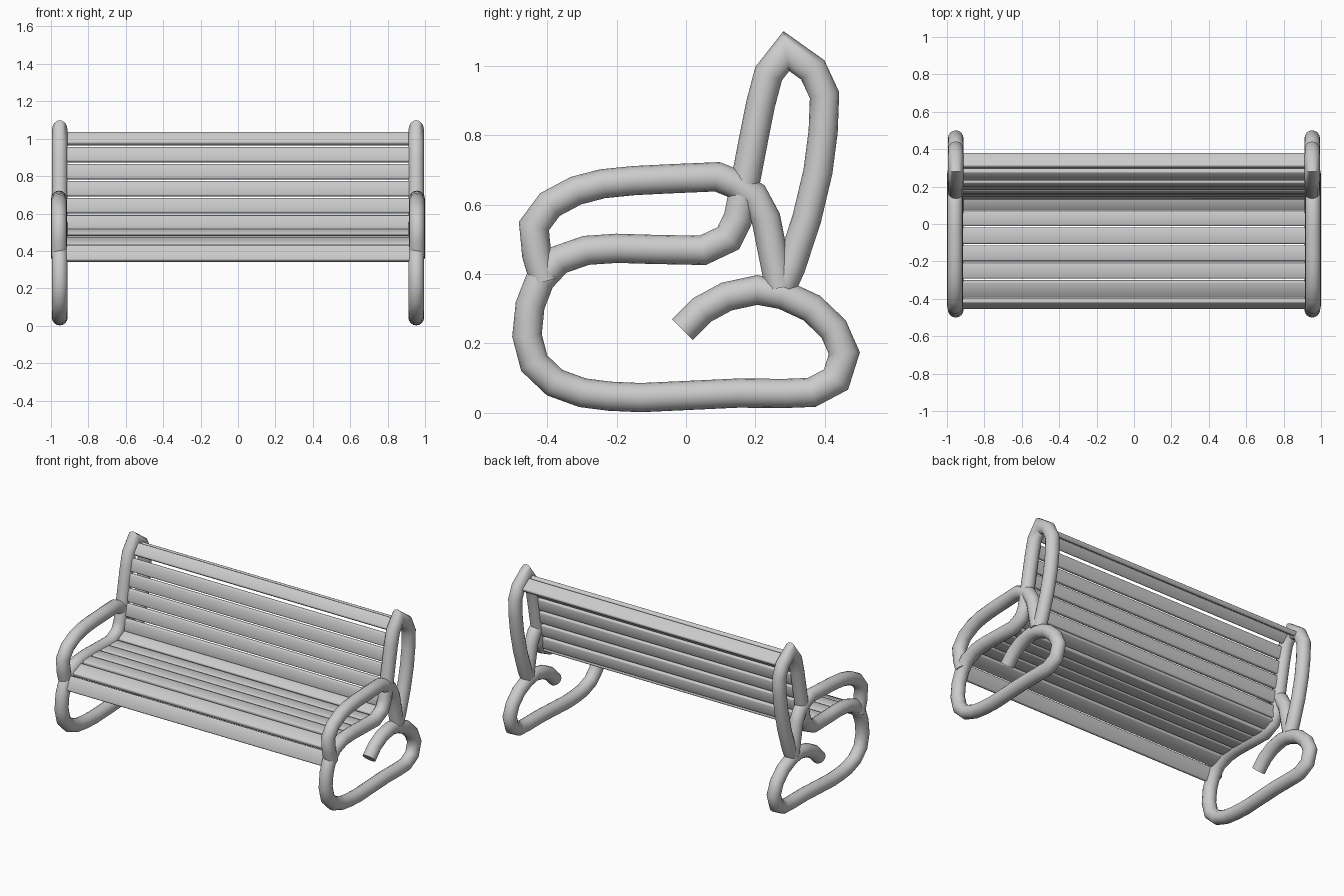
import bpy, bmesh, math
from mathutils import Vector

if "Cube" in bpy.data.objects:
    bpy.data.objects.remove(bpy.data.objects["Cube"])

R, SIDES = 0.042, 16


def finish(name, bm, angle):
    bmesh.ops.recalc_face_normals(bm, faces=bm.faces)
    me = bpy.data.meshes.new(name)
    bm.to_mesh(me)
    bm.free()
    me.shade_smooth()
    me.set_sharp_from_angle(angle=math.radians(angle))
    ob = bpy.data.objects.new(name, me)
    bpy.context.collection.objects.link(ob)
    return ob


def tube(name, path, x):
    """Sweep a round pipe with mitred corners along a (y, z) path."""
    pts = [Vector(p) for p in path]
    bm = bmesh.new()
    rings = []
    for i, p in enumerate(pts):
        d0 = (p - pts[i - 1]).normalized() if i else (pts[1] - p).normalized()
        d1 = (pts[i + 1] - p).normalized() if i < len(pts) - 1 else d0
        n0, n1 = Vector((-d0.y, d0.x)), Vector((-d1.y, d1.x))
        m = (n0 + n1).normalized()
        m = m / max(m.dot(n0), 0.6)
        ring = []
        for k in range(SIDES):
            a = 2 * math.pi * k / SIDES
            q = p + m * R * math.cos(a)
            ring.append(bm.verts.new((x + R * math.sin(a), q.x, q.y)))
        rings.append(ring)
    for a, b in zip(rings, rings[1:]):
        for k in range(SIDES):
            j = (k + 1) % SIDES
            bm.faces.new((a[k], a[j], b[j], b[k]))
    bm.faces.new(rings[0])
    bm.faces.new(rings[-1])
    return finish(name, bm, 50)


def slat(name, a, b, thick=0.03, half=0.925):
    """Plank along x whose cross-section runs from a to b in (y, z)."""
    a, b = Vector(a), Vector(b)
    d = (b - a).normalized()
    n = Vector((-d.y, d.x)) * thick / 2
    bm = bmesh.new()
    ends = [[bm.verts.new((x, q.x, q.y)) for q in (a - n, b - n, b + n, a + n)]
            for x in (-half, half)]
    for k in range(4):
        j = (k + 1) % 4
        bm.faces.new((ends[0][k], ends[0][j], ends[1][j], ends[1][k]))
    for e in ends:
        bm.faces.new(e)
    long_edges = [e for e in bm.edges if abs(e.verts[0].co.x - e.verts[1].co.x) > 1]
    bmesh.ops.bevel(bm, geom=long_edges, offset=0.008, segments=2,
                    profile=0.5, affect='EDGES')
    return finish(name, bm, 50)


# Scroll foot, base, seat rail and back loop in one run
frame = [(-0.01, 0.24), (0.047, 0.297), (0.117, 0.335), (0.205, 0.354), (0.28, 0.34),
         (0.362, 0.302), (0.425, 0.242), (0.456, 0.172), (0.432, 0.096), (0.362, 0.059),
         (0.285, 0.056), (0.15, 0.057), (0.0, 0.05), (-0.13, 0.044), (-0.22, 0.048),
         (-0.298, 0.058), (-0.378, 0.087), (-0.437, 0.143), (-0.458, 0.223),
         (-0.449, 0.31), (-0.42, 0.384), (-0.368, 0.44), (-0.288, 0.468), (-0.2, 0.474),
         (-0.1, 0.471), (0.048, 0.468), (0.122, 0.503), (0.15, 0.56), (0.17, 0.66),
         (0.193, 0.78), (0.215, 0.89), (0.238, 0.977), (0.289, 1.042), (0.365, 0.988),
         (0.399, 0.915), (0.395, 0.81), (0.38, 0.695), (0.348, 0.56), (0.302, 0.42),
         (0.277, 0.365)]

# Armrest with its strut down to the bottom of the back loop
arm = [(-0.407, 0.378), (-0.43, 0.455), (-0.438, 0.538), (-0.392, 0.6), (-0.317, 0.64),
       (-0.24, 0.66), (-0.15, 0.669), (-0.05, 0.674), (0.09, 0.68), (0.14, 0.66),
       (0.195, 0.625), (0.23, 0.56), (0.25, 0.46), (0.27, 0.36)]

for side, s in (("left", -1), ("right", 1)):
    tube("frame_" + side, frame, s * 0.953)
    tube("armrest_" + side, arm, s * 0.957)

# Seat slats
seat = [((-0.443, 0.345), (-0.406, 0.428)), ((-0.39, 0.428), (-0.303, 0.463)),
        ((-0.292, 0.467), (-0.207, 0.472)), ((-0.199, 0.473), (-0.114, 0.471)),
        ((-0.106, 0.471), (-0.02, 0.469)), ((-0.012, 0.469), (0.068, 0.469)),
        ((0.076, 0.474), (0.15, 0.508))]
for i, (a, b) in enumerate(seat):
    slat(f"seat_slat_{i + 1}", a, b)

# Back slats, the last one tipping over the top
back = [((0.145, 0.512), (0.158, 0.59)), ((0.16, 0.602), (0.175, 0.681)),
        ((0.177, 0.692), (0.192, 0.772)), ((0.194, 0.783), (0.209, 0.863)),
        ((0.211, 0.875), (0.232, 0.953)), ((0.24, 0.97), (0.289, 1.03)),
        ((0.303, 1.02), (0.375, 0.972))]
for i, (a, b) in enumerate(back):
    slat(f"back_slat_{i + 1}", a, b)
